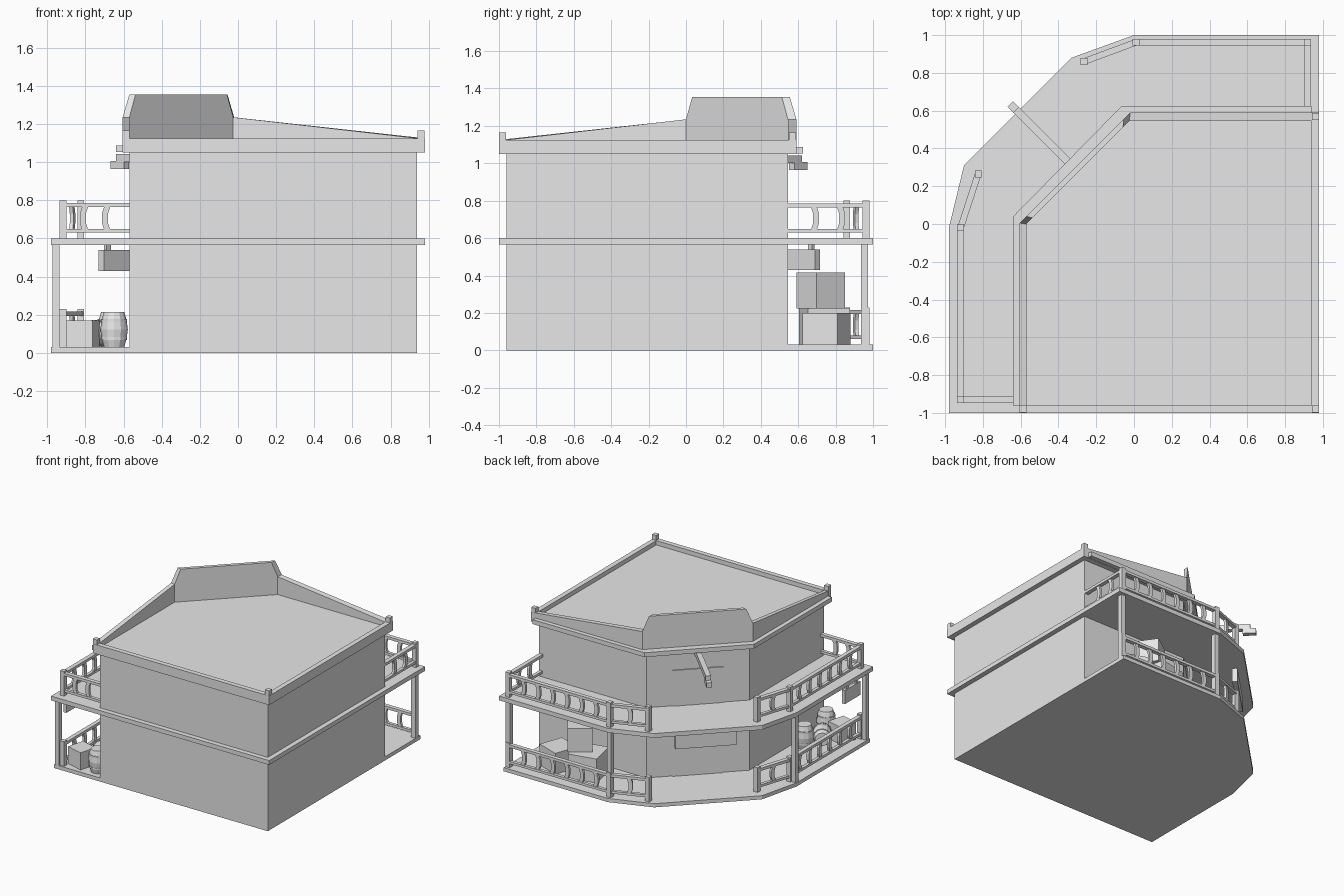
import bpy, bmesh, math
from mathutils import Vector, Matrix

if "Cube" in bpy.data.objects:
    bpy.data.objects.remove(bpy.data.objects["Cube"])

GREY = bpy.data.materials.new("plain_grey")
GREY.use_nodes = True
COLOUR = (0.8, 0.8, 0.8, 1)
GREY.diffuse_color = COLOUR
GREY.node_tree.nodes["Principled BSDF"].inputs["Base Color"].default_value = COLOUR


def finish(name, bm):
    bmesh.ops.recalc_face_normals(bm, faces=bm.faces)
    mesh = bpy.data.meshes.new(name)
    bm.to_mesh(mesh)
    bm.free()
    mesh.materials.append(GREY)
    obj = bpy.data.objects.new(name, mesh)
    bpy.context.collection.objects.link(obj)
    return obj


def prism(bm, pts, z0, tops):
    """Upright prism over a plan outline; tops is one height or one per corner."""
    if not isinstance(tops, (list, tuple)):
        tops = [tops] * len(pts)
    low = [bm.verts.new((p[0], p[1], z0)) for p in pts]
    high = [bm.verts.new((p[0], p[1], t)) for p, t in zip(pts, tops)]
    bm.faces.new(low)
    bm.faces.new(high)
    for i in range(len(pts)):
        j = (i + 1) % len(pts)
        bm.faces.new((low[i], low[j], high[j], high[i]))


def box(bm, centre, size, turn=0):
    m = Matrix.Translation(centre) @ Matrix.Rotation(math.radians(turn), 4, 'Z')
    bmesh.ops.create_cube(bm, size=1, matrix=m @ Matrix.Diagonal((*size, 1)))


def bar(bm, a, b, z, width, height):
    a, b = Vector(a), Vector(b)
    d, mid = b - a, (a + b) / 2
    box(bm, (mid.x, mid.y, z), (d.length, width, height),
        math.degrees(math.atan2(d.y, d.x)))


def solid(name, pts, z0, z1):
    bm = bmesh.new()
    prism(bm, pts, z0, z1)
    return finish(name, bm)


def single_box(name, centre, size, turn=0):
    bm = bmesh.new()
    box(bm, centre, size, turn)
    return finish(name, bm)


# Plan outlines: porch, walls and parapet
curve_side = [(0, 1), (-0.33, 0.88), (-0.9, 0.31), (-0.98, -0.02)]
walls = [(0.94, -0.96), (0.94, 0.545), (-0.025, 0.545), (-0.57, 0), (-0.57, -0.96)]
rim = [(0.98, -1), (0.98, 0.59), (-0.02, 0.59), (-0.605, 0.005), (-0.605, -1)]

solid("porch_floor", [(0.94, -0.96), (0.94, 1)] + curve_side + [(-0.98, -0.96)], 0, 0.03)
solid("ground_storey", walls, 0.03, 0.565)
solid("balcony_floor", [(0.98, -1), (0.98, 1)] + curve_side + [(-0.98, -1)], 0.565, 0.6)
solid("upper_storey", walls, 0.6, 1.05)
solid("roof", walls, 1.05, 1.09)

# Parapet with sides rising towards the cut corner
bm = bmesh.new()
heights = [1.125, 1.125, 1.235, 1.235, 1.125]
for i in range(5):
    j = (i + 1) % 5
    prism(bm, [rim[i], rim[j], walls[j], walls[i]], 1.05,
          [heights[i], heights[j], heights[j], heights[i]])
finish("parapet", bm)

bm = bmesh.new()
for x, y in ((0.96, -0.98), (0.96, 0.57), (-0.587, -0.98)):
    box(bm, (x, y, 1.1075), (0.037, 0.037, 0.115))
finish("parapet_posts", bm)

# Raised board above the cut corner: a tapered profile
bm = bmesh.new()
loops = []
for outer, inner, z in ((rim, walls, 1.235), (rim, walls, 1.355)):
    squeeze = 0.0 if z < 1.3 else 0.06
    ring = []
    for a, b in ((outer[2], outer[3]), (inner[3], inner[2])):
        a, b = Vector(a), Vector(b)
        ring += [a.lerp(b, squeeze), b.lerp(a, squeeze)]
    loops.append([bm.verts.new((p.x, p.y, z)) for p in ring])
for loop in loops:
    bm.faces.new(loop)
for i in range(4):
    j = (i + 1) % 4
    bm.faces.new((loops[0][i], loops[0][j], loops[1][j], loops[1][i]))
finish("corner_false_front", bm)

# Cornice ledge under the parapet on the porch sides
ledge = [(0.94, 0.625), (-0.065, 0.625), (-0.64, 0.04), (-0.64, -0.96)]
inside = [(0.94, 0.545), (-0.025, 0.545), (-0.57, 0), (-0.57, -0.96)]
bm = bmesh.new()
for i in range(3):
    prism(bm, [ledge[i], ledge[i + 1], inside[i + 1], inside[i]], 1.052, 1.088)
finish("cornice", bm)

# Doors on the cut corner
for name, z, h in (("ground_door", 0.195, 0.33), ("upper_door", 0.745, 0.29)):
    single_box(name, (-0.299, 0.274, z), (0.38, 0.012, h), 45)

# Hoist beam with end block
bm = bmesh.new()
bar(bm, (-0.28, 0.26), (-0.625, 0.605), 1.022, 0.04, 0.042)
bar(bm, (-0.585, 0.565), (-0.655, 0.635), 0.985, 0.04, 0.042)
finish("hoist_beam", bm)

# Hanging boards, left blank
bm = bmesh.new()
box(bm, (-0.555, 0.54, 0.485), (0.46, 0.04, 0.11), 45)
for s in (-0.13, 0.13):
    box(bm, (-0.555 + s, 0.54 + s, 0.553), (0.03, 0.02, 0.026), 45)
finish("corner_hanging_board", bm)
bm = bmesh.new()
box(bm, (-0.953, -0.76, 0.475), (0.025, 0.2, 0.11))
for y in (-0.82, -0.7):
    box(bm, (-0.953, y, 0.548), (0.015, 0.025, 0.036))
finish("side_hanging_board", bm)

# Porch columns
bm = bmesh.new()
for x, y in ((-0.955, -0.94), (-0.955, -0.035), (0.01, 0.955), (0.92, 0.955)):
    box(bm, (x, y, 0.2975), (0.038, 0.038, 0.535))
finish("porch_columns", bm)


def baluster(bm, p, d, z):
    """Slightly bowed upright standing between the two rails."""
    side = Vector((-d.y, d.x)) * 0.01
    rings = []
    for t, bow in ((0, 0), (0.3, 0.012), (0.7, 0.012), (1, 0)):
        c = p + d * bow
        corners = (c + d * 0.016 + side, c + d * 0.016 - side,
                   c - d * 0.016 - side, c - d * 0.016 + side)
        rings.append([bm.verts.new((q.x, q.y, z + 0.045 + 0.12 * t)) for q in corners])
    for a, b in zip(rings, rings[1:]):
        for i in range(4):
            j = (i + 1) % 4
            bm.faces.new((a[i], a[j], b[j], b[i]))
    bm.faces.new(rings[0])
    bm.faces.new(rings[-1])


def railing(name, path, z, first_post):
    bm = bmesh.new()
    path = [Vector(p) for p in path]
    for a, b in zip(path, path[1:]):
        bar(bm, a, b, z + 0.175, 0.034, 0.022)
        bar(bm, a, b, z + 0.04, 0.026, 0.02)
        d = b - a
        n = max(2, round(d.length / 0.135))
        for k in range(1, n):
            baluster(bm, a + d * k / n, d.normalized(), z)
    for p in path[first_post:]:
        box(bm, (p.x, p.y, z + 0.1), (0.036, 0.036, 0.2))
    finish(name, bm)


side_path = [(-0.57, -0.93), (-0.918, -0.93), (-0.918, -0.02), (-0.825, 0.265)]
back_path = [(0.92, 0.545), (0.92, 0.962), (0.01, 0.962), (-0.265, 0.86)]
for label, path in (("side", side_path), ("back", back_path)):
    railing("upper_" + label + "_railing", path, 0.6, 1)
    railing("ground_" + label + "_railing", path[1:], 0.03, 0)

# Crates
single_box("side_crate", (-0.815, -0.84, 0.1), (0.145, 0.145, 0.14), -15)
single_box("back_crate_low", (0.36, 0.74, 0.127), (0.23, 0.23, 0.195), 12)
single_box("back_crate_far", (0.62, 0.75, 0.115), (0.2, 0.2, 0.17), -20)
single_box("back_crate_top", (0.45, 0.72, 0.32), (0.185, 0.185, 0.19), 35)


# Barrels with hoops
def barrel(name, place, lying=False):
    bm = bmesh.new()
    rings = []
    for r, z in ((0.053, 0), (0.066, 0.045), (0.072, 0.0925), (0.066, 0.14), (0.053, 0.185)):
        rings.append([bm.verts.new((r * math.cos(k * math.pi / 6),
                                    r * math.sin(k * math.pi / 6), z)) for k in range(12)])
    for a, b in zip(rings, rings[1:]):
        for i in range(12):
            j = (i + 1) % 12
            bm.faces.new((a[i], a[j], b[j], b[i]))
    bm.faces.new(rings[0])
    bm.faces.new(rings[-1])
    for z in (0.045, 0.14):
        bmesh.ops.create_cone(bm, cap_ends=True, segments=12, radius1=0.069, radius2=0.069,
                              depth=0.014, matrix=Matrix.Translation((0, 0, z)))
    obj = finish(name, bm)
    obj.location = place
    if lying:
        obj.rotation_euler = (math.radians(90), 0, math.radians(35))


barrel("barrel_near", (-0.665, -0.57, 0.03))
barrel("barrel_front", (-0.65, -0.87, 0.03))
barrel("barrel_lying", (-0.79, -0.62, 0.102), True)
